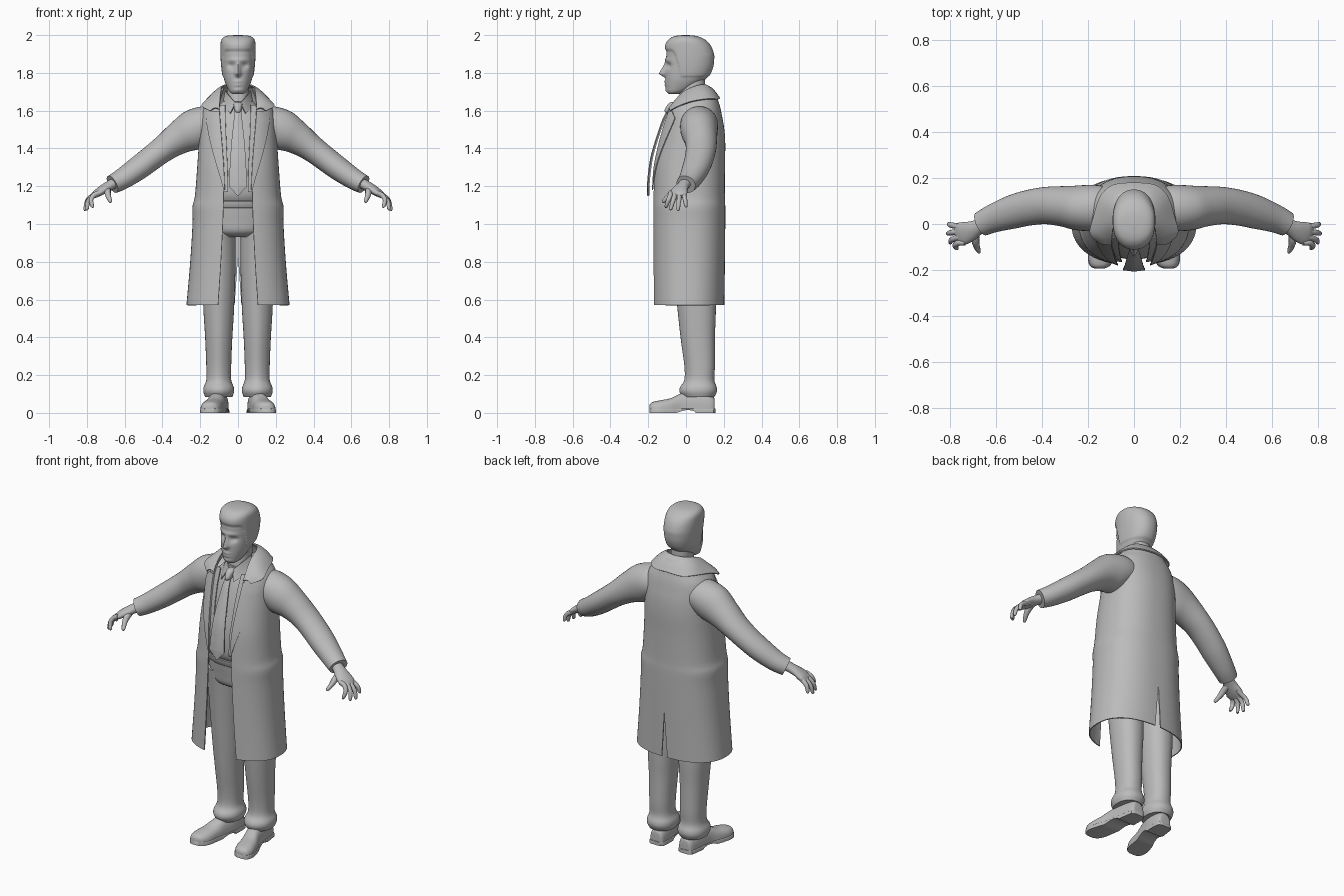
import bpy, bmesh, math
from mathutils import Vector

cube = bpy.data.objects.get("Cube")
if cube:
    bpy.data.objects.remove(cube)

grey = bpy.data.materials.new("plain grey")
grey.use_nodes = True
grey.diffuse_color = (0.5, 0.5, 0.5, 1)
grey.node_tree.nodes["Principled BSDF"].inputs["Base Color"].default_value = (0.5, 0.5, 0.5, 1)


def smooth(rows, n=5):
    """Catmull-Rom resampling of a list of number rows."""
    out = []
    for i in range(len(rows) - 1):
        a, b, c, d = (rows[min(max(j, 0), len(rows) - 1)] for j in range(i - 1, i + 3))
        for k in range(n):
            t = k / n
            out.append([0.5 * (2 * q + (r - p) * t + (2 * p - 5 * q + 4 * r - s) * t * t
                        + (3 * q - p - 3 * r + s) * t ** 3) for p, q, r, s in zip(a, b, c, d)])
    return out + [list(rows[-1])]


def at(rows, z):
    """Row interpolated at height z."""
    for a, b in zip(rows, rows[1:]):
        if z <= b[0]:
            t = max(0, (z - a[0]) / (b[0] - a[0]))
            return [p + (q - p) * t for p, q in zip(a, b)]
    return rows[-1]


def power(v, p):
    return math.copysign(abs(v) ** p, v)


def skin(name, rings, closed=True, mirror=False, thick=0):
    """Join rings of points into a surface; closed rings are capped."""
    bm = bmesh.new()
    vs = [[bm.verts.new(p) for p in ring] for ring in rings]
    n = len(vs[0])
    for a, b in zip(vs, vs[1:]):
        for i in range(n if closed else n - 1):
            j = (i + 1) % n
            bm.faces.new((a[i], a[j], b[j], b[i]))
    if closed:
        bm.faces.new(vs[0])
        bm.faces.new(vs[-1])
    bmesh.ops.recalc_face_normals(bm, faces=bm.faces)
    mesh = bpy.data.meshes.new(name)
    bm.to_mesh(mesh)
    bm.free()
    mesh.materials.append(grey)
    ob = bpy.data.objects.new(name, mesh)
    bpy.context.collection.objects.link(ob)
    if mirror:
        ob.modifiers.new("Mirror", 'MIRROR').merge_threshold = 0.0005
    if thick:
        mod = ob.modifiers.new("Solidify", 'SOLIDIFY')
        mod.thickness, mod.offset = thick, 0
    bpy.ops.object.select_all(action='DESELECT')
    bpy.context.view_layer.objects.active = ob
    ob.select_set(True)
    bpy.ops.object.convert(target='MESH')
    bpy.ops.object.shade_smooth_by_angle(angle=math.radians(50))
    return ob


def upright(row, x=0, p=0.9, n=40, crease=0):
    """Horizontal ring from (z, half width, front y, back y)."""
    z, w, f, b = row
    ring = []
    for i in range(n):
        t = 2 * math.pi * i / n
        c = math.cos(t)
        ring.append(Vector((x + w * power(math.sin(t), p),
                            (f + b) / 2 - (b - f) / 2 * power(c, p) - crease * max(c, 0) ** 12, z)))
    return ring


def limb(name, rows, n=20):
    """Mirrored tube along rows of (x, y, z, level radius, upright radius)."""
    rows = smooth(rows)
    pts = [Vector(r[:3]) for r in rows]
    rings = []
    for i, r in enumerate(rows):
        t = (pts[min(i + 1, len(pts) - 1)] - pts[max(i - 1, 0)]).normalized()
        h = t.cross(Vector((0, 0, 1))).normalized()
        v = h.cross(t)
        angles = [2 * math.pi * k / n for k in range(n)]
        rings.append([pts[i] + h * r[3] * math.cos(a) + v * r[4] * math.sin(a) for a in angles])
    return skin(name, rings, mirror=True)


# Coat body: height, half width, front, back, half opening
coat = smooth([(.57, .27, -.175, .2, .105), (.8, .25, -.176, .203, .09), (1.0, .238, -.176, .205, .08),
               (1.09, .238, -.176, .205, .077), (1.15, .225, -.175, .203, .075), (1.3, .213, -.167, .203, .075),
               (1.42, .205, -.145, .205, .085), (1.5, .2, -.125, .2, .092), (1.56, .195, -.108, .19, .096),
               (1.61, .18, -.09, .18, .098), (1.65, .15, -.065, .168, .095), (1.69, .115, -.02, .155, .085),
               (1.72, .09, 0, .135, .075)])
ROUND = 0.85


def front_y(x, z):
    _, w, f, b, _ = at(coat, z)
    s = min(1, x / w) ** (2 / ROUND)
    return (f + b) / 2 - (b - f) / 2 * (1 - s) ** (ROUND / 2)


rings = []
for z, w, f, b, gap in coat:
    start = math.asin((gap / w) ** (1 / ROUND))
    vent = max(0, .83 - z) * .07
    end = math.pi - math.asin((vent / w) ** (1 / ROUND))
    ring = []
    for i in range(37):
        t = start + (end - start) * i / 36
        x = w * power(math.sin(t), ROUND)
        ring.append((0 if i == 36 and not vent else x,
                     (f + b) / 2 - (b - f) / 2 * power(math.cos(t), ROUND), z))
    rings.append(ring)
skin("coat_body", rings, closed=False, mirror=True, thick=.006)


def front_panel(name, rows, lift):
    """Mirrored panel lying along the coat front: height, inner x, outer x."""
    grid = []
    for z, a, b in rows:
        xs = [a + (b - a) * k / 5 for k in range(6)]
        grid.append([(x, front_y(x, z) - lift, z) for x in xs])
    skin(name, grid, closed=False, mirror=True, thick=.005)


front_panel("coat_lapels", smooth([(1.18, .07, .076), (1.25, .072, .095), (1.35, .078, .125), (1.45, .086, .15),
                                   (1.53, .093, .165)], 3) + [(1.56, .095, .167), (1.595, .097, .135)], .009)
front_panel("jacket_fronts", [(1.17, .052, .085), (1.3, .055, .09), (1.45, .062, .1), (1.55, .066, .105),
                              (1.63, .068, .1)], -.008)

# Coat collar: inner edge and outer edge from the nape to the front
collar = smooth([(0, .105, 1.735, 0, .178, 1.665), (.055, .095, 1.737, .09, .168, 1.66),
                 (.083, .05, 1.728, .145, .12, 1.662), (.09, -.01, 1.7, .175, .03, 1.648),
                 (.096, -.06, 1.65, .19, -.04, 1.622), (.098, -.09, 1.605, .145, -.085, 1.598)])
rings = []
for r in collar:
    a, b = Vector(r[:3]), Vector(r[3:])
    bulge = Vector((0, 0, .012))
    rings.append([a.lerp(b, k / 5) + bulge * math.sin(math.pi * k / 5) for k in range(6)])
skin("coat_collar", rings, closed=False, mirror=True, thick=.007)

# Sleeves and hands
limb("sleeves", [(.1, .07, 1.53, .09, .08), (.17, .07, 1.525, .1, .1), (.24, .07, 1.495, .098, .107),
                 (.31, .077, 1.457, .088, .088), (.385, .08, 1.405, .081, .072), (.46, .07, 1.348, .077, .066),
                 (.53, .052, 1.295, .073, .063), (.61, .025, 1.24, .062, .056), (.665, 0, 1.21, .054, .05)], 32)
limb("palms", [(.64, .005, 1.225, .032, .028), (.68, -.015, 1.203, .034, .026), (.715, -.032, 1.182, .044, .024),
               (.75, -.043, 1.16, .05, .019), (.77, -.048, 1.145, .04, .012)])
fingers = {"index": (-.082, .772, -.105, 1.085), "middle": (-.058, .8, -.08, 1.073),
           "ring": (-.034, .81, -.042, 1.07), "little": (-.01, .806, 0, 1.088)}
for name, (y, tx, ty, tz) in fingers.items():
    limb(name + "_fingers", [(.735, y, 1.165, .012, .014), (.762, y, 1.153, .013, .014),
                             ((.76 + tx) / 2 + .012, (y + ty) / 2, (1.153 + tz) / 2 + .008, .012, .012),
                             (tx - .001, ty, tz + .008, .009, .009), (tx, ty, tz, .002, .002)], 10)
limb("thumbs", [(.69, -.035, 1.185, .018, .018), (.69, -.07, 1.165, .017, .018), (.685, -.095, 1.143, .014, .014),
                (.675, -.12, 1.12, .009, .01), (.673, -.125, 1.115, .002, .002)], 10)

# Shirt, hips and legs
skin("shirt", [upright(r) for r in smooth([(1.12, .17, -.13, .15), (1.17, .18, -.15, .16), (1.3, .18, -.152, .17),
     (1.42, .175, -.132, .17), (1.5, .17, -.112, .16), (1.58, .14, -.085, .14), (1.65, .08, -.05, .11)])])
skin("trouser_hips", [upright(r) for r in smooth([(.93, .11, -.06, .12), (.96, .155, -.1, .14),
     (1.02, .172, -.112, .15), (1.09, .17, -.122, .15), (1.13, .165, -.125, .15)])])
skin("belt", [upright(r) for r in [(1.085, .172, -.127, .152), (1.09, .175, -.132, .155),
     (1.12, .175, -.136, .155), (1.125, .172, -.13, .152)]])
legs = smooth([(1.02, .082, -.09, .14), (.85, .09, -.068, .15), (.57, .082, -.04, .158), (.4, .072, -.022, .153),
               (.25, .066, -.002, .153), (.175, .066, -.002, .15), (.135, .08, -.025, .163),
               (.11, .081, -.027, .163), (.085, .072, -.012, .15)])
skin("trouser_legs", [upright(r, x=.102, crease=.007) for r in legs], mirror=True)


def footwear(name, rows, p):
    """Mirrored loft along y: y, middle x, half width, bottom, top."""
    rings = []
    for y, x, w, low, high in rows:
        angles = [2 * math.pi * k / 32 for k in range(32)]
        rings.append([(x + w * power(math.cos(a), p), y, low + (high - low) * max(0, math.sin(a)) ** p)
                      for a in angles])
    skin(name, rings, mirror=True)


upper = smooth([(.152, .095, .022, .02, .06), (.14, .095, .042, .02, .09), (.06, .1, .05, .02, .115),
                (-.02, .113, .049, .02, .105), (-.08, .13, .054, .02, .078), (-.14, .142, .056, .018, .066),
                (-.18, .148, .042, .018, .056), (-.194, .15, .018, .02, .04)], 4)
footwear("shoe_uppers", upper, .8)
footwear("shoe_soles", [(y, x, w + .003, .016 * max(0, 1 - abs(y - .01) / .05) ** .5, .023)
                        for y, x, w, _, _ in upper], .2)
footwear("shoe_heels", [(y, .097, w, 0, .022) for y, w in
                        ((.155, .025), (.145, .043), (.1, .05), (.05, .05))], .2)

# Head: sculpted from smooth rings
head = [upright(r, n=96) for r in smooth([(1.688, .028, -.09, -.04), (1.7, .044, -.1, -.005),
        (1.725, .058, -.106, .045), (1.76, .072, -.109, .095), (1.79, .079, -.11, .122), (1.83, .084, -.108, .138),
        (1.87, .087, -.104, .143), (1.9, .088, -.104, .142), (1.94, .088, -.1, .128), (1.97, .085, -.09, .105),
        (1.988, .073, -.072, .075), (1.997, .05, -.045, .045), (2.0, .012, -.01, .01)], 6)]


def bump(v, middle, width):
    return math.exp(-((v - middle) / width) ** 2)


for ring in head:
    for v in ring:
        x, y, z = v
        if y < -.03:
            nose = max(0, 1 - abs(z - 1.795) / (.07 if z > 1.795 else .022))
            v.y -= .034 * nose * bump(x, 0, .008 + .007 * nose)
            v.y += .015 * bump(abs(x), .036, .02) * bump(z, 1.838, .016)
            v.y -= .007 * bump(z, 1.868, .012) * bump(x, 0, .06)
            v.y -= .006 * (bump(z, 1.753, .008) + bump(z, 1.735, .007)) * bump(x, 0, .022)
            v.y -= .006 * bump(z, 1.708, .012) * bump(x, 0, .025)
        side = min(1, max(0, (y + .075) / .05))
        line = 1.915 - .14 * side * side
        grow = min(1, max(0, (z - line) / .01))
        quiff = .05 * bump(z, 1.95, .025) if y < -.03 else 0
        v.x *= 1 + .055 * grow
        v.y = .02 + (v.y - .02) * (1 + (.05 + quiff) * grow)
skin("head", head)
skin("neck", [upright(r) for r in smooth([(1.58, .075, -.05, .11), (1.65, .06, -.04, .1), (1.7, .058, -.033, .1),
                                          (1.77, .058, -.03, .1)])])

# Shirt collar, tie and knot
skin("shirt_collar", [[(0, .112, 1.715), (0, .115, 1.66)], [(.066, .04, 1.705), (.076, .04, 1.65)],
                      [(.052, -.03, 1.685), (.07, -.045, 1.615)], [(.012, -.068, 1.64), (.04, -.1, 1.585)]],
     closed=False, mirror=True, thick=.006)
tie = smooth([(1.61, .015, -.09), (1.56, .02, -.118), (1.5, .027, -.14), (1.43, .034, -.163), (1.35, .04, -.185),
              (1.26, .045, -.198), (1.2, .048, -.203)]) + [(1.15, .002, -.203)]
skin("tie", [[(w * k / 3, y + .006 * abs(k / 3), z) for k in range(-3, 4)] for z, w, y in tie],
     closed=False, thick=.008)
skin("tie_knot", [upright(r) for r in smooth([(1.59, .013, -.11, -.06), (1.605, .019, -.113, -.05),
                                              (1.635, .023, -.095, -.04), (1.645, .016, -.08, -.04)])])
